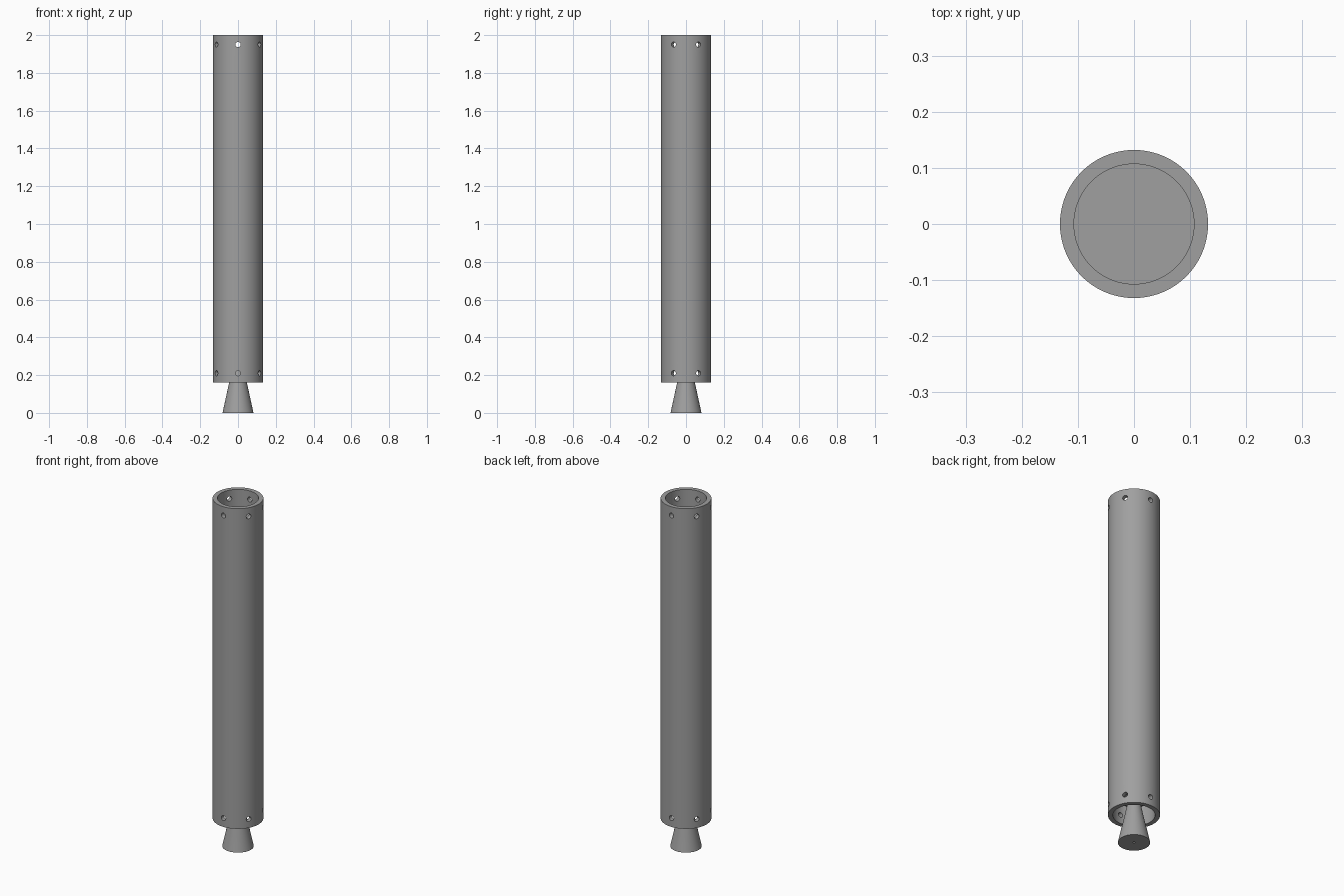
import bpy, bmesh, math
from mathutils import Matrix

if "Cube" in bpy.data.objects:
    bpy.data.objects.remove(bpy.data.objects["Cube"])

grey = bpy.data.materials.new("mid grey")
grey.diffuse_color = (0.35, 0.35, 0.35, 1)
grey.use_nodes = True
grey.node_tree.nodes["Principled BSDF"].inputs["Base Color"].default_value = grey.diffuse_color

SEGS = 72
OUT_R, BORE_R = 0.132, 0.107   # casing radii
BASE, TOP = 0.16, 2.0          # casing ends
RECESS = 0.11                  # depth of the open socket at each end
HOLE_IN = 0.05                 # bolt holes measured from each end


def lathe(name, profile):
    """Revolve an (r, z) profile; r = 0 closes on the axis."""
    bm = bmesh.new()
    verts = [bm.verts.new((r, 0, z)) for r, z in profile]
    edges = [bm.edges.new(p) for p in zip(verts, verts[1:])]
    bmesh.ops.spin(bm, geom=verts + edges, cent=(0, 0, 0), axis=(0, 0, 1),
                   angle=math.tau, steps=SEGS, use_merge=True)
    bmesh.ops.remove_doubles(bm, verts=bm.verts, dist=1e-5)
    bmesh.ops.recalc_face_normals(bm, faces=bm.faces)
    return make(name, bm)


def make(name, bm):
    mesh = bpy.data.meshes.new(name)
    bm.to_mesh(mesh)
    bm.free()
    mesh.materials.append(grey)
    obj = bpy.data.objects.new(name, mesh)
    bpy.context.collection.objects.link(obj)
    return obj


def select(obj):
    bpy.ops.object.select_all(action='DESELECT')
    obj.select_set(True)
    bpy.context.view_layer.objects.active = obj


# Casing: solid body with an open socket at both ends
lo, hi = BASE + RECESS, TOP - RECESS
casing = lathe("casing", [
    (0, lo), (BORE_R, lo), (BORE_R, BASE), (OUT_R, BASE),
    (OUT_R, lo), (OUT_R, hi),
    (OUT_R, TOP), (BORE_R, TOP), (BORE_R, hi), (0, hi)])

# Six radial bolt holes near each end
bm = bmesh.new()
for z in (BASE + HOLE_IN, TOP - HOLE_IN):
    for i in range(6):
        m = (Matrix.Rotation(math.radians(60 * i), 4, 'Z')
             @ Matrix.Translation((0, -0.12, z))
             @ Matrix.Rotation(math.radians(90), 4, 'X'))
        bmesh.ops.create_cone(bm, cap_ends=True, segments=20, radius1=0.014,
                              radius2=0.014, depth=0.06, matrix=m)
cutter = make("bolt_hole_cutter", bm)
cutter.hide_render = True
mod = casing.modifiers.new("bolt holes", 'BOOLEAN')
mod.operation, mod.solver, mod.object = 'DIFFERENCE', 'EXACT', cutter
select(casing)
bpy.ops.object.modifier_apply(modifier=mod.name)
bpy.data.objects.remove(cutter)

# Nozzle: flared cone with a small central port in its flat end
nozzle = lathe("nozzle", [
    (0, 0.03), (0.006, 0.03), (0.006, 0), (0.082, 0),
    (0.047, BASE), (0.025, lo + 0.002)])

for obj in (casing, nozzle):
    select(obj)
    bpy.ops.object.shade_smooth_by_angle(angle=math.radians(30))
